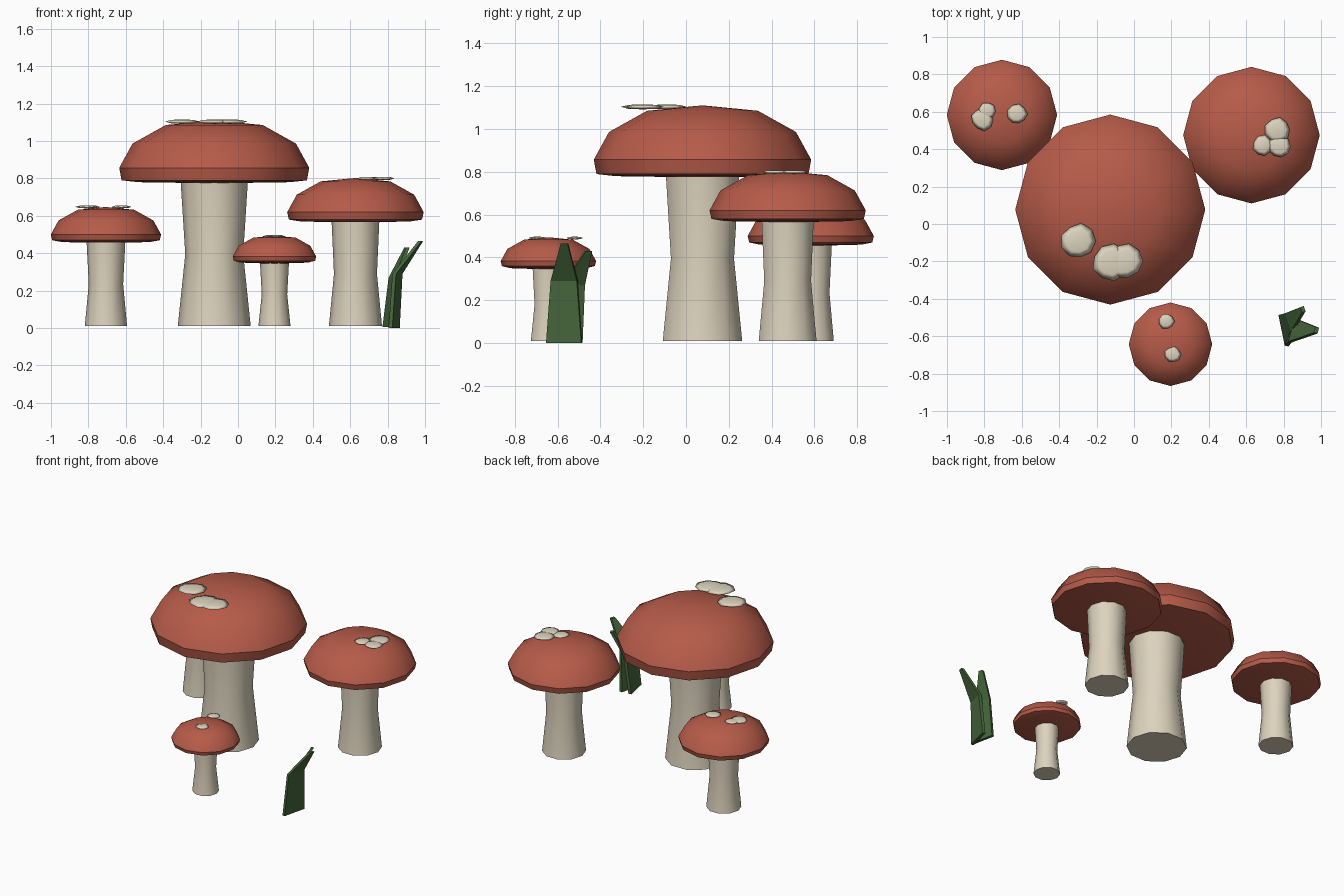
import bpy, bmesh, math, random
from mathutils import Vector

if "Cube" in bpy.data.objects:
    bpy.data.objects.remove(bpy.data.objects["Cube"])

random.seed(4)


def material(name, rgb):
    m = bpy.data.materials.new(name)
    m.diffuse_color = (*rgb, 1)
    m.use_nodes = True
    m.node_tree.nodes["Principled BSDF"].inputs["Base Color"].default_value = m.diffuse_color
    return m


CAP = material("cap red", (0.47, 0.105, 0.066))
STEM = material("stem cream", (0.72, 0.65, 0.51))
SPOT = material("spot pale cream", (0.72, 0.66, 0.52))
LEAF = material("grass green", (0.062, 0.135, 0.045))


def add_object(name, bm, mat):
    bmesh.ops.recalc_face_normals(bm, faces=bm.faces[:])
    me = bpy.data.meshes.new(name)
    bm.to_mesh(me)
    bm.free()
    me.materials.append(mat)
    ob = bpy.data.objects.new(name, me)
    bpy.context.collection.objects.link(ob)
    return ob


def lathe(name, x, y, profile, sides, mat, sharp=(), jitter=0.0):
    """Revolve (radius, z) pairs; radius 0 becomes a pole, open ends are capped."""
    bm = bmesh.new()
    wobble = [1 + random.uniform(-jitter, jitter) for _ in range(sides)]
    rings = []
    for r, z in profile:
        if r == 0:
            rings.append([bm.verts.new((x, y, z))])
        else:
            rings.append([bm.verts.new((x + r * wobble[i] * math.cos(math.tau * i / sides),
                                        y + r * wobble[i] * math.sin(math.tau * i / sides), z))
                          for i in range(sides)])
    for a, b in zip(rings, rings[1:]):
        for i in range(sides):
            j = (i + 1) % sides
            if len(a) == 1:
                bm.faces.new((a[0], b[j], b[i]))
            elif len(b) == 1:
                bm.faces.new((a[i], a[j], b[0]))
            else:
                bm.faces.new((a[i], a[j], b[j], b[i]))
    for end in (rings[0], rings[-1]):
        if len(end) > 1:
            bm.faces.new(end)
    for f in bm.faces:
        f.smooth = True
    for k in sharp:
        for i in range(sides):
            bm.edges.get((rings[k][i], rings[k][(i + 1) % sides])).smooth = False
    return add_object(name, bm, mat)


def mushroom(name, x, y, r, rim, under, stem_radii, spots, spot_z, spot_t):
    # waisted stem
    mid = 0.01 + (under - 0.01) * 0.5
    b, m, t = stem_radii
    lathe(name + "_stem", x, y, [(b, 0.01), (m, mid), (t, under + 0.01)], 10, STEM, (0, 2))
    # domed cap with a short rim and almost flat underside
    h = 0.5 * r
    prof = [(0, under - 0.006), (r * 0.8, under), (r * 0.975, under + 0.01), (r, rim)]
    prof += [(r * 0.86, rim + h * 0.51), (r * 0.51, rim + h * 0.9), (0, rim + h)]
    lathe(name + "_cap", x, y, prof, 12, CAP, (2, 3))
    # thin level flakes lying near the crown
    for i, (sx, sy, sr) in enumerate(spots):
        lathe(f"{name}_spot_{i + 1}", sx, sy,
              [(0, spot_z - spot_t), (sr * 0.65, spot_z - spot_t * 0.75), (sr, spot_z),
               (sr * 0.65, spot_z + spot_t * 0.75), (0, spot_z + spot_t)],
              9, SPOT, (), 0.09)


mushroom("large_mushroom", -0.127, 0.077, 0.508, 0.857, 0.78, (0.195, 0.155, 0.18),
         [(-0.30, -0.092, 0.092), (-0.125, -0.205, 0.095), (-0.045, -0.20, 0.095)], 1.104, 0.012)
mushroom("right_mushroom", 0.628, 0.475, 0.365, 0.62, 0.57, (0.142, 0.115, 0.128),
         [(0.767, 0.505, 0.067), (0.69, 0.42, 0.053), (0.778, 0.415, 0.063)], 0.80, 0.009)
mushroom("left_mushroom", -0.706, 0.583, 0.295, 0.50, 0.46, (0.113, 0.092, 0.104),
         [(-0.785, 0.605, 0.048), (-0.81, 0.56, 0.06), (-0.625, 0.588, 0.052)], 0.648, 0.008)
mushroom("small_mushroom", 0.195, -0.643, 0.223, 0.383, 0.35, (0.086, 0.068, 0.078),
         [(0.175, -0.52, 0.042), (0.207, -0.695, 0.042)], 0.491, 0.007)


def blade(name, sections, thick):
    """Bent flat blade lofted through (left point, right point) pairs."""
    bm = bmesh.new()
    rings = []
    for a, b in sections:
        a, b = Vector(a), Vector(b)
        n = Vector((0, 0, 1)).cross(b - a).normalized() * thick / 2
        rings.append([bm.verts.new(p) for p in (a - n, b - n, b + n, a + n)])
    for p, q in zip(rings, rings[1:]):
        for i in range(4):
            j = (i + 1) % 4
            bm.faces.new((p[i], p[j], q[j], q[i]))
    bm.faces.new(rings[0])
    bm.faces.new(rings[-1])
    return add_object(name, bm, LEAF)


# tuft of two bent grass blades
blade("grass_blade_tall", [((0.815, -0.652, 0), (0.855, -0.487, 0)),
                           ((0.835, -0.63, 0.29), (0.87, -0.508, 0.29)),
                           ((0.972, -0.583, 0.465), (0.98, -0.552, 0.465))], 0.02)
blade("grass_blade_short", [((0.815, -0.645, 0.005), (0.782, -0.485, 0.005)),
                            ((0.845, -0.575, 0.27), (0.815, -0.475, 0.27)),
                            ((0.908, -0.47, 0.43), (0.898, -0.442, 0.43))], 0.02)
